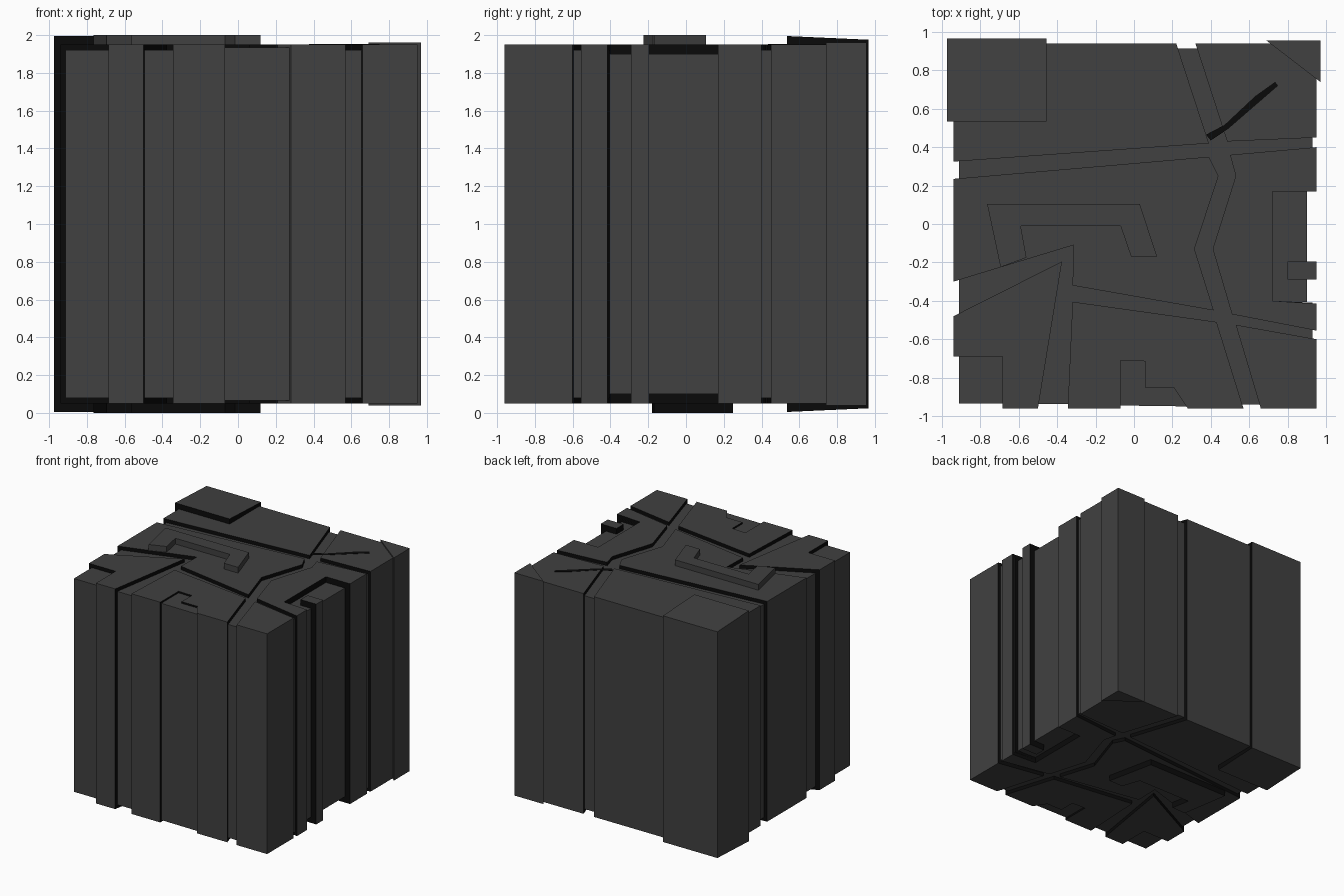
import bpy, bmesh

if "Cube" in bpy.data.objects:
    bpy.data.objects.remove(bpy.data.objects["Cube"])


def colour(name, v):
    m = bpy.data.materials.new(name)
    m.diffuse_color = (v, v, v, 1)
    m.use_nodes = True
    m.node_tree.nodes["Principled BSDF"].inputs["Base Color"].default_value = m.diffuse_color
    return m


GREY = colour("dark grey", 0.052)
BLACK = colour("near black", 0.003)


def prism(name, pts, z0, z1, walls="inner"):
    """Extrude a plan outline; z0/z1 may be numbers or functions of x, y.
    Vertical faces away from the cube's outside are black."""
    lo = z0 if callable(z0) else lambda x, y: z0
    hi = z1 if callable(z1) else lambda x, y: z1
    bm = bmesh.new()
    a = [bm.verts.new((x, y, lo(x, y))) for x, y in pts]
    b = [bm.verts.new((x, y, hi(x, y))) for x, y in pts]
    n = len(pts)
    bm.faces.new(a)
    bm.faces.new(b)
    for i in range(n):
        j = (i + 1) % n
        f = bm.faces.new((a[i], a[j], b[j], b[i]))
        c = f.calc_center_median()
        inner = abs(c.x) < 0.89 and abs(c.y) < 0.90
        if walls == "black" or (walls == "inner" and inner):
            f.material_index = 1
    bmesh.ops.recalc_face_normals(bm, faces=bm.faces)
    # concave caps are split cleanly
    bmesh.ops.triangulate(bm, faces=[f for f in bm.faces if len(f.verts) > 4])
    me = bpy.data.meshes.new(name)
    bm.to_mesh(me)
    bm.free()
    me.materials.append(GREY)
    me.materials.append(BLACK)
    ob = bpy.data.objects.new(name, me)
    bpy.context.collection.objects.link(ob)
    return ob


def rect(x0, y0, x1, y1):
    return [(x0, y0), (x1, y0), (x1, y1), (x0, y1)]


# Inner core that forms the channel floors, with the side recess left out
prism("core", [(-.912, -.935), (.93, -.94), (.93, -.41), (.72, -.40), (.72, .17),
               (.93, .17), (.93, .915), (-.912, .915)], .08, 1.92)
prism("recess_floor", rect(.70, -.405, .90, .18), .10, 1.90)
prism("recess_tab", rect(.80, -.29, .95, -.195), .05, 1.95)
prism("front_inset", [(-.08, -.70), (.07, -.70), (.07, -.84), (.22, -.84),
                      (.285, -.95), (-.08, -.945)], .065, 1.935)

# Full-height panels between the channels
PANELS = {
    "back_left_panel": [(-.94, .325), (.39, .42), (.22, .94), (-.94, .94)],
    "back_right_panel": [(.32, .94), (.485, .43), (.95, .45), (.95, .94)],
    "right_panel": [(.50, .36), (.95, .40), (.95, .17), (.72, .17), (.72, -.40),
                    (.95, -.415), (.95, -.555), (.51, -.47), (.41, -.13), (.53, .25)],
    "front_right_panel": [(.53, -.525), (.95, -.60), (.95, -.96), (.66, -.96)],
    "front_panel": [(-.32, -.405), (.43, -.51), (.57, -.96), (.28, -.96), (.21, -.855),
                    (.06, -.855), (.06, -.715), (-.07, -.71), (-.07, -.96), (-.345, -.96)],
    "front_left_panel": [(-.375, -.195), (-.5, -.96), (-.685, -.96), (-.685, -.69),
                         (-.94, -.69), (-.94, -.48)],
    "centre_panel": [(-.94, .235), (.39, .35), (.44, .25), (.315, -.13), (.415, -.45),
                     (-.32, -.32), (-.315, -.11), (-.94, -.30)],
}
for name, pts in PANELS.items():
    prism(name, pts, .05, 1.95)


# Raised corner block, sloping down toward the back
def block_top(x, y):
    return 1.995 - (y - .535) * .045


prism("corner_block", rect(-.975, .535, -.455, .965),
      lambda x, y: 2 - block_top(x, y), block_top)

# Small triangular corner at the back right
prism("corner_wedge", [(.69, .955), (.97, .955), (.97, .74)], .04, 1.962, "grey")

# Hook-shaped raised strip on top and underneath
HOOK = [(-.765, .105), (.03, .105), (.12, -.17), (-.015, -.17), (-.07, -.01),
        (-.59, -.01), (-.56, -.175), (-.695, -.225)]
prism("top_hook", HOOK, 1.93, 2.0, "grey")
low = [(x, .25 if y > .1 else max(y, -.18)) for x, y in HOOK]
prism("bottom_hook", low, 0, .07, "black")

# Thin dark slash on the back right of the top
slash = prism("dark_slash", [(.375, .465), (.40, .435), (.49, .495), (.75, .72),
                             (.735, .74), (.63, .665), (.47, .515)], 1.949, 1.952)
for f in slash.data.polygons:
    f.material_index = 1
